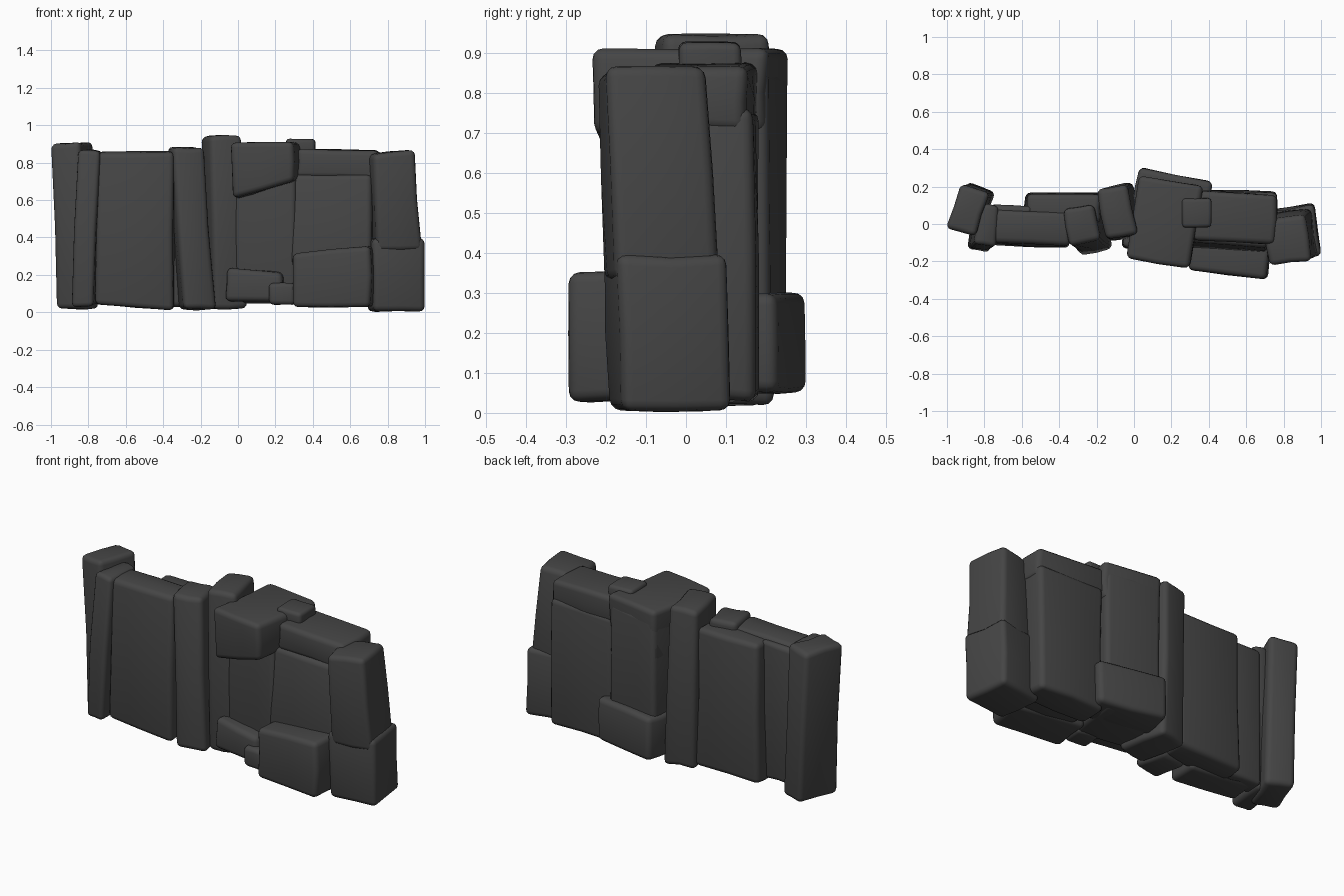
import bpy
import bmesh
import math
import random
from mathutils import Matrix, Vector

random.seed(4)
if "Cube" in bpy.data.objects:
    bpy.data.objects.remove(bpy.data.objects["Cube"], do_unlink=True)

rock = bpy.data.materials.new("dark grey stone")
rock.use_nodes = True
GREY = (0.06, 0.06, 0.06, 1)
rock.diffuse_color = GREY
shader = rock.node_tree.nodes["Principled BSDF"]
shader.inputs["Base Color"].default_value = GREY
shader.inputs["Roughness"].default_value = 0.9


def stone(name, centre, size, heights, yaw=0, lean=(0, 0), taper=1, crest=0, under=0, rough=0.006):
    """Worn block: turned by yaw, leaning, with sloped ends and rounded edges."""
    low, high = heights
    width, depth = size
    bm = bmesh.new()
    bmesh.ops.create_cube(bm, size=1)
    bmesh.ops.subdivide_edges(bm, edges=bm.edges[:], cuts=1, use_grid_fill=True)
    turn = Matrix.Rotation(math.radians(yaw), 3, "Z")
    for v in bm.verts:
        p = v.co.copy()
        t = p.z + 0.5
        scale = 1 + (taper - 1) * t
        slope = crest * p.x * t + under * p.x * (1 - t)
        q = turn @ Vector((p.x * width * scale, p.y * depth * scale, 0))
        v.co = Vector((centre[0] + q.x + lean[0] * p.z,
                       centre[1] + q.y + lean[1] * p.z,
                       low + (high - low) * t + slope))
        v.co += Vector([random.uniform(-rough, rough) for _ in range(3)])
        v.co.z = max(v.co.z, 0)
    bm.normal_update()
    sharp = [e for e in bm.edges if e.calc_face_angle(0) > 0.7]
    bmesh.ops.bevel(bm, geom=sharp, offset=min(0.028, 0.2 * min(width, depth, high - low)),
                    segments=3, profile=0.5, affect="EDGES", clamp_overlap=True)
    bmesh.ops.recalc_face_normals(bm, faces=bm.faces[:])
    mesh = bpy.data.meshes.new(name)
    bm.to_mesh(mesh)
    bm.free()
    mesh.materials.append(rock)
    obj = bpy.data.objects.new(name, mesh)
    bpy.context.collection.objects.link(obj)
    bpy.ops.object.select_all(action="DESELECT")
    obj.select_set(True)
    bpy.context.view_layer.objects.active = obj
    bpy.ops.object.shade_smooth_by_angle(angle=math.radians(45))


# Left end of the wall: upright pillar, thin slab and broad slabs
stone("end_pillar", (-0.873, 0.077), (0.16, 0.245), (0.02, 0.905), -19, (-0.03, -0.01), crest=0.01)
stone("thin_slab", (-0.805, -0.017), (0.12, 0.235), (0.033, 0.867), -6, (0.035, 0.02), 0.93)
stone("broad_front_slab", (-0.55, -0.027), (0.42, 0.18), (0.028, 0.857), -2, (0.01, 0.01), under=-0.03)
stone("recessed_slab", (-0.66, 0.04), (0.22, 0.12), (0.04, 0.84), -3)
stone("broad_back_slab", (-0.375, 0.085), (0.42, 0.165), (0.03, 0.84), -1, taper=0.92)

# Leaning pillars in the middle
stone("leaning_pillar", (-0.25, -0.03), (0.17, 0.195), (0.015, 0.882), 10, (-0.065, 0.05))
stone("tall_pillar", (-0.08, 0.065), (0.185, 0.29), (0.02, 0.942), 11, (-0.025, 0), 0.93, crest=0.005)

# Central mass with its overhanging cap and foot stones
stone("central_body", (0.17, 0.068), (0.33, 0.33), (0.05, 0.86), -9)
stone("central_cap", (0.165, 0.008), (0.335, 0.435), (0.655, 0.907), -9, taper=1.02, under=0.1)
stone("central_foot", (0.10, -0.05), (0.32, 0.20), (0.06, 0.225), -9, taper=0.95, crest=-0.03)
stone("back_foot", (0.205, 0.163), (0.40, 0.205), (0.05, 0.30), -11, rough=0.004)
stone("small_foot_stone", (0.24, -0.13), (0.14, 0.13), (0.04, 0.155), -5, rough=0.004)
stone("small_cap_stone", (0.335, 0.06), (0.155, 0.155), (0.83, 0.927), rough=0.003)

# Right side: stacked blocks and the end pillar
stone("right_back_slab", (0.555, 0.09), (0.41, 0.175), (0.03, 0.76), -2)
stone("right_middle_slab", (0.505, -0.025), (0.435, 0.20), (0.25, 0.735), -4, (0, 0.03))
stone("right_beam", (0.54, 0.035), (0.44, 0.26), (0.715, 0.867), -3, crest=-0.01, under=-0.02)
stone("lower_front_block", (0.512, -0.155), (0.425, 0.235), (0.03, 0.337), -7, crest=0.04)
stone("right_base", (0.55, 0.0), (0.36, 0.22), (0.04, 0.32))
stone("right_pillar_top", (0.832, -0.073), (0.24, 0.265), (0.33, 0.857), 8, (-0.03, -0.025), 0.95, crest=0.03)
stone("right_pillar_base", (0.842, -0.048), (0.28, 0.27), (0.005, 0.395), 8, (0, -0.01))
